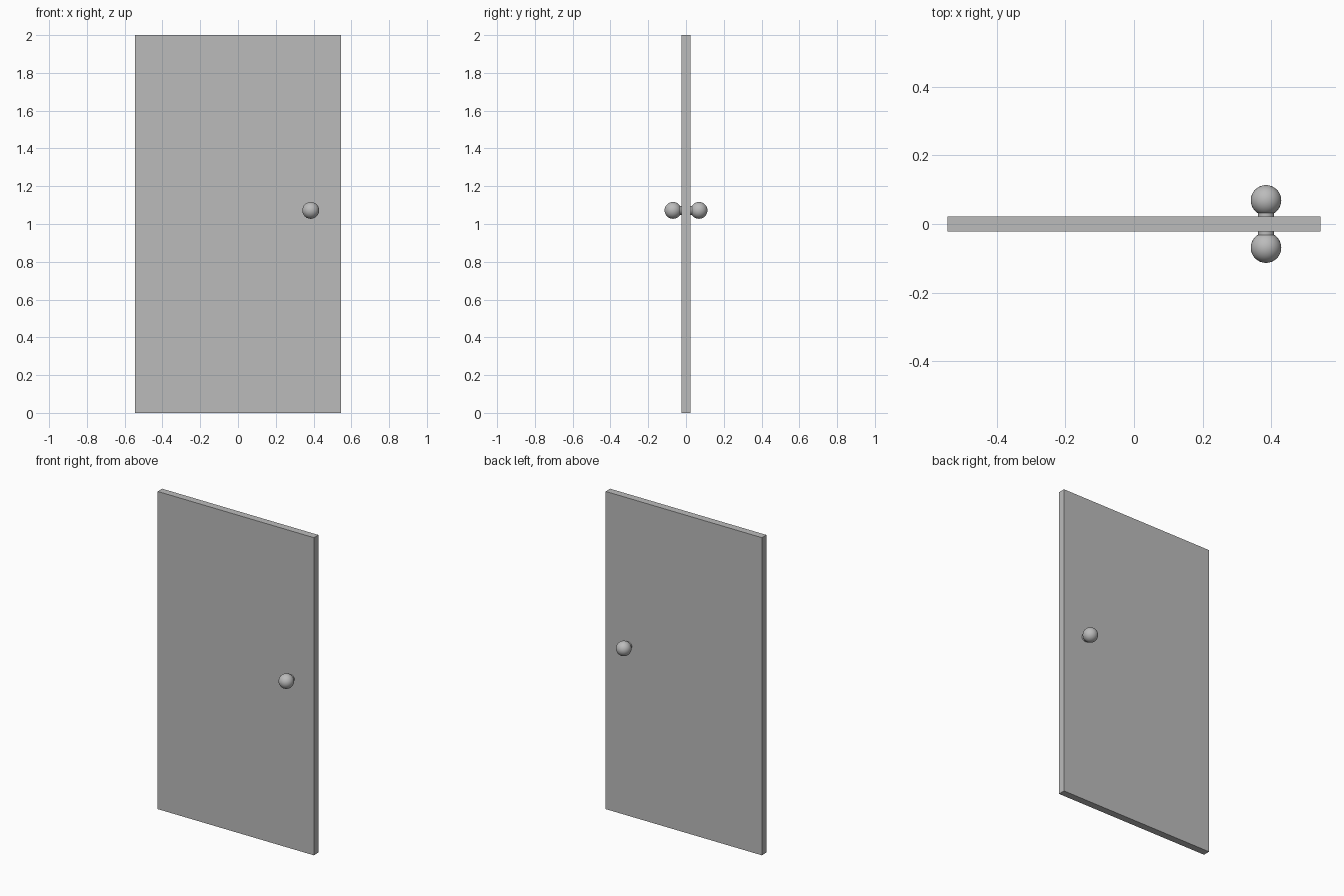
import bpy
import math

cube = bpy.data.objects.get("Cube")
if cube:
    bpy.data.objects.remove(cube, do_unlink=True)

# Single plain grey
grey = bpy.data.materials.new("plain_grey")
grey.use_nodes = True
colour = (0.5, 0.5, 0.5, 1)
grey.diffuse_color = colour
grey.node_tree.nodes["Principled BSDF"].inputs["Base Color"].default_value = colour

WIDTH, THICK, HEIGHT = 1.088, 0.045, 2.0
KNOB_X, KNOB_Z, KNOB_Y, KNOB_R = 0.385, 1.072, 0.069, 0.0445


def finish(name, smooth=False):
    obj = bpy.context.object
    obj.name = name
    obj.data.materials.append(grey)
    if smooth:
        bpy.ops.object.shade_smooth_by_angle(angle=math.radians(40))
    return obj


# Door slab
bpy.ops.mesh.primitive_cube_add(size=1, location=(0, 0, HEIGHT / 2))
bpy.context.object.scale = (WIDTH, THICK, HEIGHT)
bpy.ops.object.transform_apply(location=False, rotation=False, scale=True)
finish("door_panel")

# A round knob on a short neck, on both faces
for side, label in ((-1, "front"), (1, "back")):
    bpy.ops.mesh.primitive_uv_sphere_add(
        segments=32, ring_count=16, radius=KNOB_R,
        location=(KNOB_X, side * KNOB_Y, KNOB_Z))
    finish(label + "_knob", smooth=True)

    bpy.ops.mesh.primitive_cylinder_add(
        vertices=32, radius=0.024, depth=KNOB_Y - THICK / 2,
        location=(KNOB_X, side * (KNOB_Y + THICK / 2) / 2, KNOB_Z),
        rotation=(math.pi / 2, 0, 0))
    finish(label + "_knob_neck", smooth=True)
